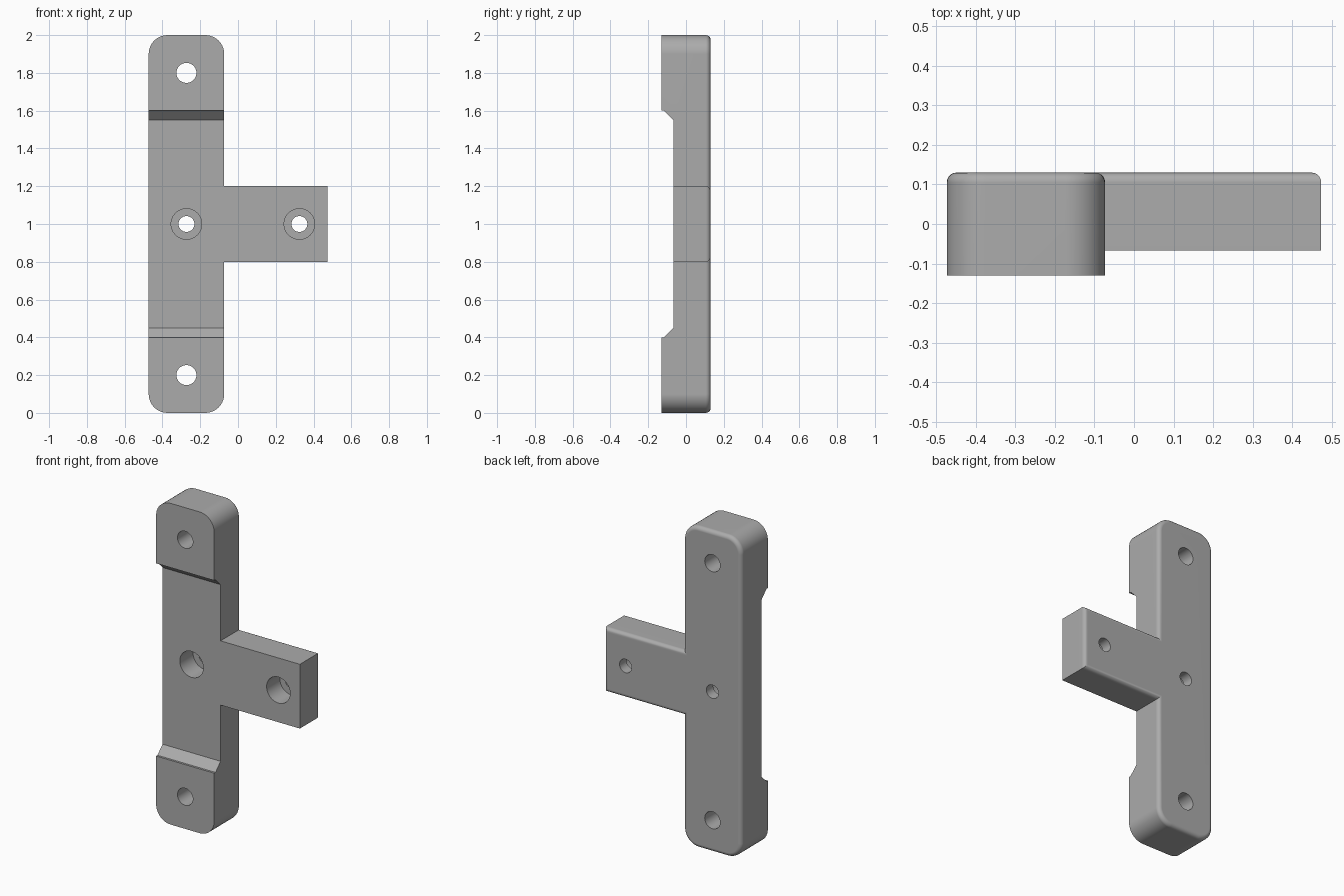
import bpy, bmesh
from math import sin, cos, pi, radians

cube = bpy.data.objects.get("Cube")
if cube:
    bpy.data.objects.remove(cube, do_unlink=True)

LEFT, INNER, RIGHT = -0.473, -0.073, 0.473
MID = (LEFT + INNER) / 2
FRONT, BACK, RECESS = -0.13, 0.13, -0.067
CORNER, ROUND = 0.1, 0.025

grey = bpy.data.materials.new("plain_grey")
grey.use_nodes = True
colour = (0.41, 0.41, 0.41, 1)
grey.diffuse_color = colour
grey.node_tree.nodes["Principled BSDF"].inputs["Base Color"].default_value = colour


def prism(name, points, offset, round_back=0):
    """Extrude a closed outline by offset; optionally round its back rim."""
    bm = bmesh.new()
    face = bm.faces.new([bm.verts.new(p) for p in points])
    ext = bmesh.ops.extrude_face_region(bm, geom=[face])
    moved = [v for v in ext["geom"] if isinstance(v, bmesh.types.BMVert)]
    bmesh.ops.translate(bm, verts=moved, vec=offset)
    bmesh.ops.recalc_face_normals(bm, faces=bm.faces)
    if round_back:
        rim = [e for e in bm.edges if all(v.co.y > BACK - 0.001 for v in e.verts)]
        bmesh.ops.bevel(bm, geom=rim, offset=round_back, segments=5,
                        profile=0.5, affect='EDGES')
    mesh = bpy.data.meshes.new(name)
    bm.to_mesh(mesh)
    bm.free()
    obj = bpy.data.objects.new(name, mesh)
    bpy.context.collection.objects.link(obj)
    mesh.materials.append(grey)
    return obj


def arc(x, z, start):
    """Quarter-circle corner, running clockwise from the start angle."""
    steps = 10
    return [(x + CORNER * cos(radians(start) - i * pi / 2 / steps), FRONT,
             z + CORNER * sin(radians(start) - i * pi / 2 / steps))
            for i in range(steps + 1)]


def disc(x, z, radius, y0, y1, name):
    ring = [(x + radius * cos(2 * pi * i / 48), y0, z + radius * sin(2 * pi * i / 48))
            for i in range(48)]
    return prism(name, ring, (0, y1 - y0, 0))


def cut(target, cutter):
    mod = target.modifiers.new("cut", 'BOOLEAN')
    mod.operation = 'DIFFERENCE'
    mod.solver = 'EXACT'
    mod.object = cutter
    bpy.context.view_layer.objects.active = target
    bpy.ops.object.modifier_apply(modifier=mod.name)
    bpy.data.objects.remove(cutter, do_unlink=True)


# Upright bar with rounded ends and a side arm
outline = arc(LEFT + CORNER, 2 - CORNER, 180) + arc(INNER - CORNER, 2 - CORNER, 90)
outline += [(x, FRONT, z) for x, z in
            ((INNER, 1.2), (RIGHT, 1.2), (RIGHT, 0.8), (INNER, 0.8))]
outline += arc(INNER - CORNER, CORNER, 0) + arc(LEFT + CORNER, CORNER, -90)
bracket = prism("t_bracket", outline, (0, BACK - FRONT, 0), ROUND)

# Long front recess with sloped ends
lip = RECESS - 0.05
half = [(FRONT - 0.1, 0.4), (lip, 0.4), (RECESS, 0.45)]
profile = half + [(y, 2 - z) for y, z in reversed(half)]
cut(bracket, prism("recess_cutter", [(-1, y, z) for y, z in profile], (2, 0, 0)))

# Plain holes in the bar ends
for z in (0.2, 1.8):
    cut(bracket, disc(MID, z, 0.053, -0.3, 0.3, "end_hole_cutter"))

# Counterbored holes in the bar centre and the arm
for x in (MID, 0.325):
    cut(bracket, disc(x, 1, 0.081, -0.3, RECESS + 0.13, "counterbore_cutter"))
    cut(bracket, disc(x, 1, 0.042, -0.3, 0.3, "screw_hole_cutter"))

# Smooth the curved surfaces, keep flats flat
bpy.ops.object.select_all(action='DESELECT')
bracket.select_set(True)
bpy.context.view_layer.objects.active = bracket
bpy.ops.object.shade_smooth_by_angle(angle=radians(30))
weighted = bracket.modifiers.new("flat_normals", 'WEIGHTED_NORMAL')
weighted.keep_sharp = True
